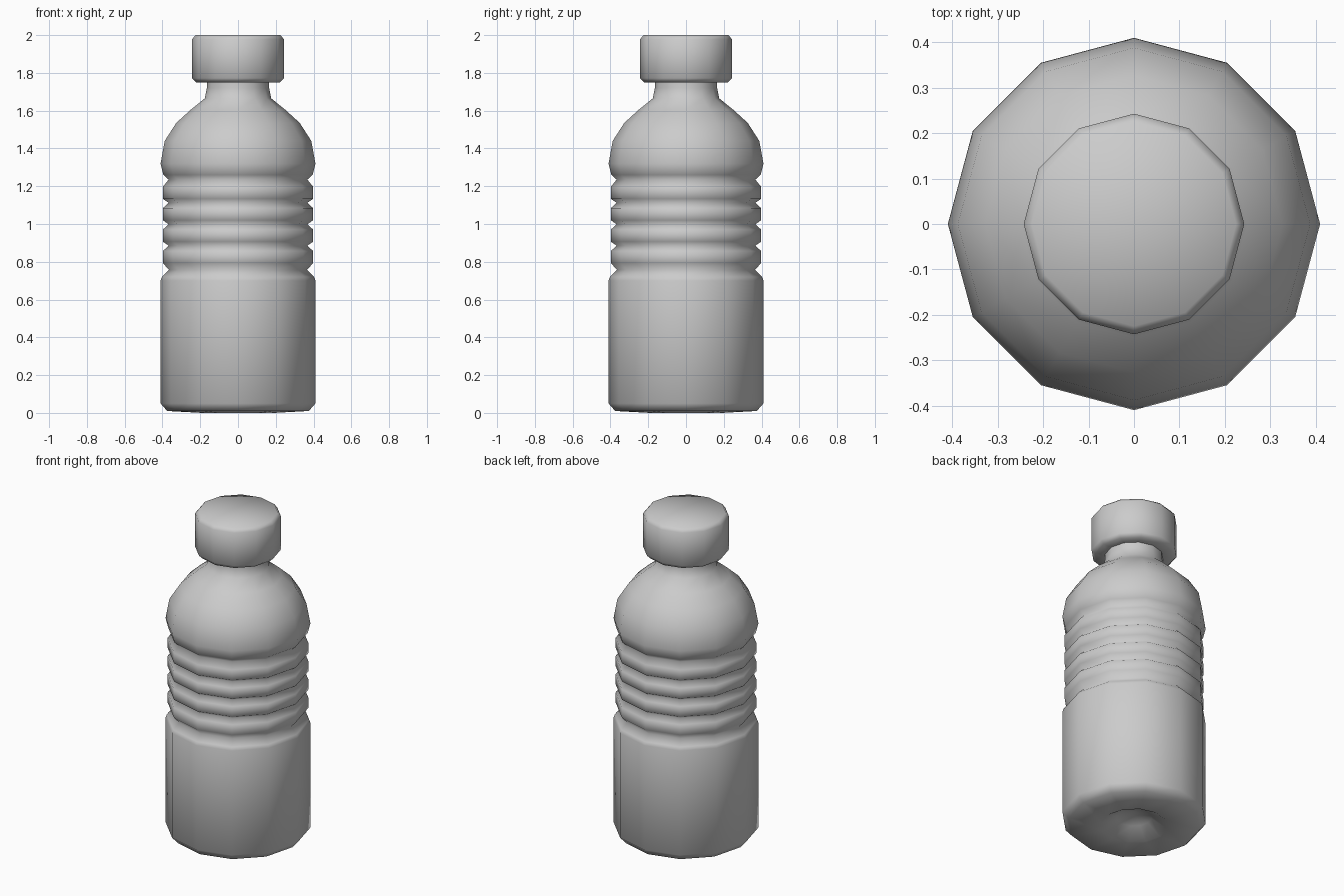
import bpy, bmesh
from math import cos, sin, pi

if "Cube" in bpy.data.objects:
    bpy.data.objects.remove(bpy.data.objects["Cube"])

SIDES = 12


def lathe(name, profile):
    """Revolve (radius, z) points about z; radius 0 makes a pole."""
    bm = bmesh.new()
    rings = []
    for r, z in profile:
        if r == 0:
            rings.append([bm.verts.new((0, 0, z))] * SIDES)
        else:
            rings.append([bm.verts.new((r * cos(2 * pi * i / SIDES),
                                        r * sin(2 * pi * i / SIDES), z))
                          for i in range(SIDES)])
    for a, b in zip(rings, rings[1:]):
        for i in range(SIDES):
            j = (i + 1) % SIDES
            quad = [a[i], a[j], b[j], b[i]]
            bm.faces.new(list(dict.fromkeys(quad)))
    bmesh.ops.recalc_face_normals(bm, faces=bm.faces)
    for f in bm.faces:
        f.smooth = True
    mesh = bpy.data.meshes.new(name)
    bm.to_mesh(mesh)
    bm.free()
    obj = bpy.data.objects.new(name, mesh)
    bpy.context.collection.objects.link(obj)
    return obj


# Bottle body: dimpled base, straight wall, ribbed waist, domed shoulder, neck
body = [(0, 0.09), (0.10, 0.055), (0.19, 0.0), (0.375, 0.01),
        (0.41, 0.05), (0.41, 0.70), (0.403, 0.72), (0.365, 0.757)]
for k in range(4):
    z = 0.80 + k * 0.1135
    body += [(0.398, z - 0.007), (0.398, z + 0.057), (0.367, z + 0.085)]
body[-1] = (0.367, 1.235)
body += [(0.395, 1.26), (0.41, 1.32), (0.388, 1.44), (0.327, 1.535),
         (0.25, 1.605), (0.176, 1.665), (0.165, 1.72), (0.165, 1.76)]
lathe("bottle_body", body)

# Screw cap with bevelled rims
lathe("cap", [(0.155, 1.752), (0.222, 1.75), (0.243, 1.772),
              (0.243, 1.978), (0.225, 2.0), (0, 2.0)])
